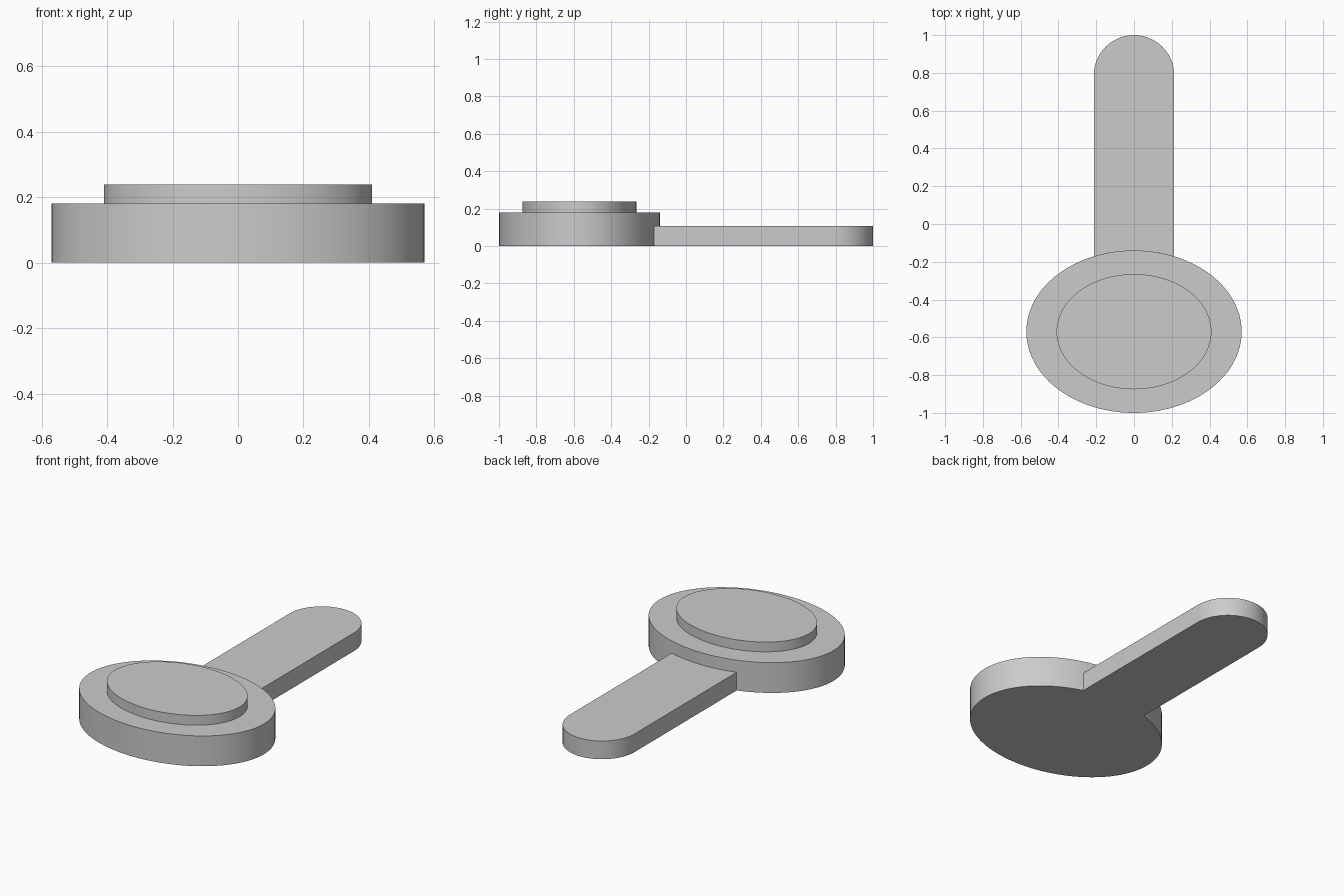
import bpy, bmesh
from math import sin, cos, pi, radians, asin

cube = bpy.data.objects.get("Cube")
if cube:
    bpy.data.objects.remove(cube, do_unlink=True)

grey = bpy.data.materials.new("plain grey")
grey.use_nodes = True
grey.diffuse_color = (0.6, 0.6, 0.6, 1)
grey.node_tree.nodes["Principled BSDF"].inputs["Base Color"].default_value = grey.diffuse_color

CENTRE_Y = -0.57


def arc(rx, ry, cy, start, end, steps):
    """Points along part of an ellipse, both ends included."""
    angles = [start + (end - start) * i / steps for i in range(steps + 1)]
    return [(rx * cos(a), cy + ry * sin(a)) for a in angles]


def extrude(name, outline, z0, z1):
    """Upright solid from a flat outline."""
    bm = bmesh.new()
    face = bm.faces.new([bm.verts.new((x, y, z0)) for x, y in outline])
    top = bmesh.ops.extrude_face_region(bm, geom=[face])["geom"]
    verts = [v for v in top if isinstance(v, bmesh.types.BMVert)]
    bmesh.ops.translate(bm, verts=verts, vec=(0, 0, z1 - z0))
    bmesh.ops.recalc_face_normals(bm, faces=bm.faces)
    mesh = bpy.data.meshes.new(name)
    bm.to_mesh(mesh)
    bm.free()
    mesh.materials.append(grey)
    obj = bpy.data.objects.new(name, mesh)
    bpy.context.collection.objects.link(obj)
    bpy.ops.object.select_all(action="DESELECT")
    obj.select_set(True)
    bpy.context.view_layer.objects.active = obj
    bpy.ops.object.shade_smooth_by_angle(angle=radians(30))
    return obj


# Oval head and the raised oval on top of it
extrude("oval_head", arc(0.57, 0.43, CENTRE_Y, 0, 2 * pi, 96)[:-1], 0, 0.18)
extrude("raised_oval", arc(0.41, 0.305, CENTRE_Y, 0, 2 * pi, 96)[:-1], 0.18, 0.238)

# Handle: round far end, near end following the head's rim
half = 0.213
spread = asin(half / 0.57)
far_end = arc(half, half, 1 - half, 0, pi, 40)
near_end = arc(0.57, 0.43, CENTRE_Y, pi / 2 + spread, pi / 2 - spread, 12)
extrude("handle", far_end + near_end, 0, 0.108)
